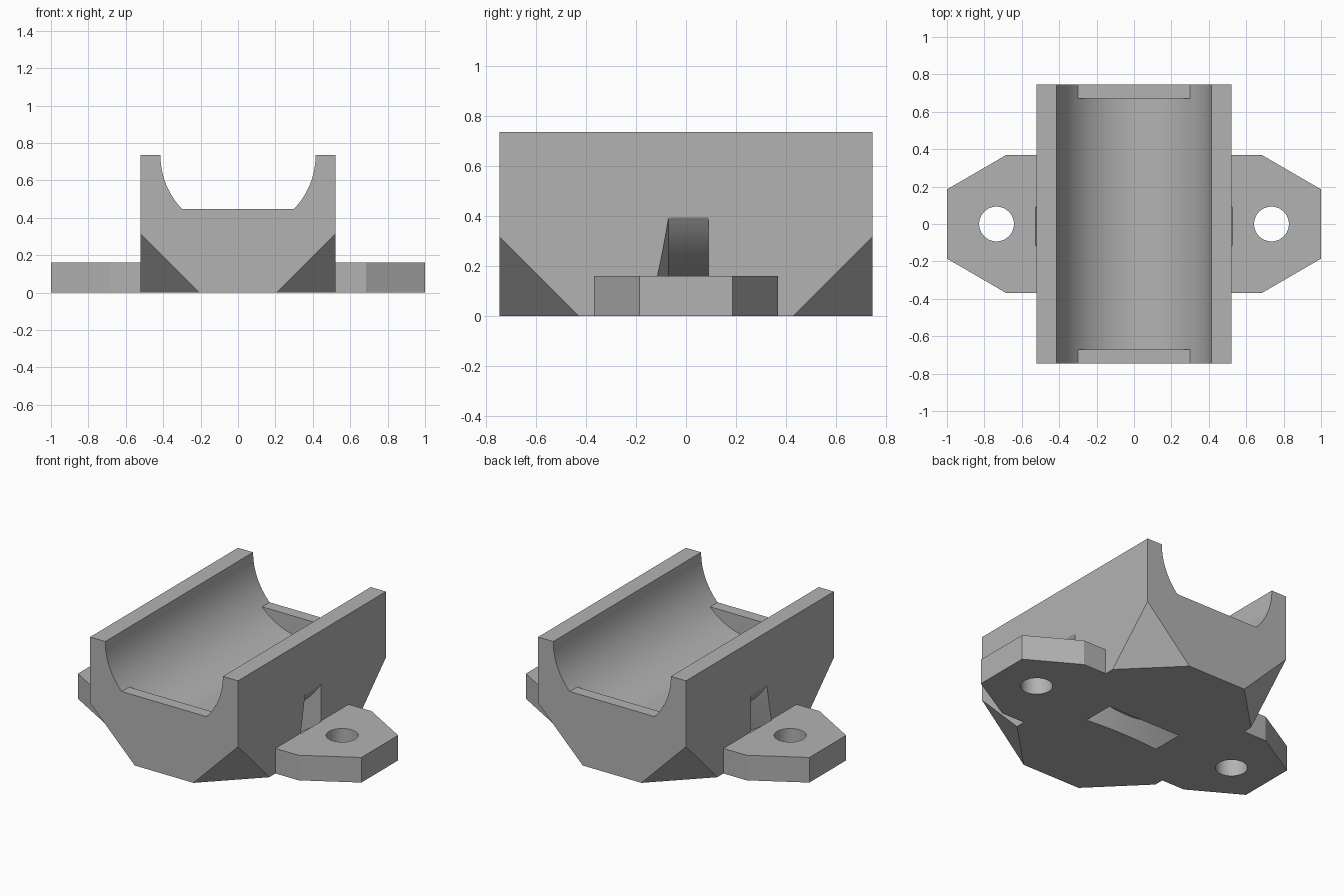
import bpy
import bmesh
import math
from mathutils import Matrix, Vector

cube = bpy.data.objects.get("Cube")
if cube:
    bpy.data.objects.remove(cube, do_unlink=True)

HALF_X, HALF_Y, TOP = 0.522, 0.745, 0.735
BORE, LIP_Z, LIP_Y = 0.415, 0.447, 0.67

grey = bpy.data.materials.new("plain grey")
grey.use_nodes = True
grey.diffuse_color = (0.45, 0.45, 0.45, 1)
grey.node_tree.nodes["Principled BSDF"].inputs["Base Color"].default_value = (0.45, 0.45, 0.45, 1)


def finish(name, bm):
    bmesh.ops.recalc_face_normals(bm, faces=bm.faces)
    mesh = bpy.data.meshes.new(name)
    bm.to_mesh(mesh)
    bm.free()
    mesh.materials.append(grey)
    obj = bpy.data.objects.new(name, mesh)
    bpy.context.collection.objects.link(obj)
    return obj


def prism(name, points, direction):
    """Extrude a closed outline of 3D points along a direction."""
    bm = bmesh.new()
    face = bm.faces.new([bm.verts.new(p) for p in points])
    geom = bmesh.ops.extrude_face_region(bm, geom=[face])["geom"]
    verts = [g for g in geom if isinstance(g, bmesh.types.BMVert)]
    bmesh.ops.translate(bm, verts=verts, vec=direction)
    return finish(name, bm)


def combine(target, other, operation):
    """Apply a boolean and discard the helper."""
    other.hide_render = True
    bpy.context.view_layer.objects.active = target
    mod = target.modifiers.new("combine", "BOOLEAN")
    mod.operation, mod.solver, mod.object = operation, "EXACT", other
    bpy.ops.object.modifier_apply(modifier=mod.name)
    bpy.data.objects.remove(other, do_unlink=True)


def arc(start, end, steps, y):
    """Points on the bore circle, angles measured from +x."""
    return [(BORE * math.cos(a), y, TOP + BORE * math.sin(a))
            for a in (start + (end - start) * i / steps for i in range(steps + 1))]


# Block with its four lower corners sliced off
bm = bmesh.new()
bmesh.ops.create_cube(bm, size=1)
bmesh.ops.scale(bm, verts=bm.verts, vec=(2 * HALF_X, 2 * HALF_Y, TOP))
bmesh.ops.translate(bm, verts=bm.verts, vec=(0, 0, TOP / 2))
for sx in (-1, 1):
    for sy in (-1, 1):
        cut = bmesh.ops.bisect_plane(
            bm, geom=bm.verts[:] + bm.edges[:] + bm.faces[:],
            plane_co=(sx * HALF_X, sy * HALF_Y, 0.315),
            plane_no=Vector((sx, sy, -1)).normalized(), clear_outer=True)
        edges = [g for g in cut["geom_cut"] if isinstance(g, bmesh.types.BMEdge)]
        bmesh.ops.edgeloop_fill(bm, edges=edges)
holder = finish("cradle_holder", bm)

# Mounting ears, one plate through the block
quarter = [(0.685, 0.368), (1, 0.185)]
outline = [(x, y, 0) for x, y in quarter]
outline += [(x, -y, 0) for x, y in reversed(quarter)]
outline += [(-x, -y, 0) for x, y in quarter]
outline += [(-x, y, 0) for x, y in reversed(quarter)]
combine(holder, prism("mounting_ears", outline, (0, 0, 0.16)), "UNION")

# Open trough, stopping at the flat top of the end lips
lip_angle = math.asin((TOP - LIP_Z) / BORE)
upper = arc(-lip_angle, 0, 16, -1) + [(BORE, -1, 1), (-BORE, -1, 1)]
upper += arc(-math.pi, lip_angle - math.pi, 16, -1)
combine(holder, prism("trough_cutter", upper, (0, 2, 0)), "DIFFERENCE")

# Deeper bore between the lips
lower = arc(lip_angle - math.pi, -lip_angle, 32, -LIP_Y)
lower += [(0.25, -LIP_Y, 0.55), (-0.25, -LIP_Y, 0.55)]
combine(holder, prism("bore_cutter", lower, (0, 2 * LIP_Y, 0)), "DIFFERENCE")

# Screw holes
for side in (-1, 1):
    bm = bmesh.new()
    bmesh.ops.create_cone(bm, cap_ends=True, segments=48, radius1=0.093, radius2=0.093,
                          depth=1, matrix=Matrix.Translation((side * 0.735, 0, 0)))
    combine(holder, finish("screw_hole_cutter", bm), "DIFFERENCE")

# Curved strap channel, a ring with one slanted wall
bm = bmesh.new()
section = [(-0.07, 0.624), (0.09, 0.624), (0.09, 0.78), (-0.115, 0.78)]
steps = 128
rings = []
for i in range(steps):
    a = 2 * math.pi * (i + 0.5) / steps
    rings.append([bm.verts.new((r * math.cos(a), y, TOP + r * math.sin(a))) for y, r in section])
for i in range(steps):
    here, there = rings[i], rings[(i + 1) % steps]
    for j in range(4):
        k = (j + 1) % 4
        bm.faces.new((here[j], here[k], there[k], there[j]))
combine(holder, finish("strap_channel_cutter", bm), "DIFFERENCE")

# Smooth curved walls, crisp edges
bpy.ops.object.select_all(action="DESELECT")
holder.select_set(True)
bpy.context.view_layer.objects.active = holder
bpy.ops.object.shade_smooth_by_angle(angle=math.radians(25))
